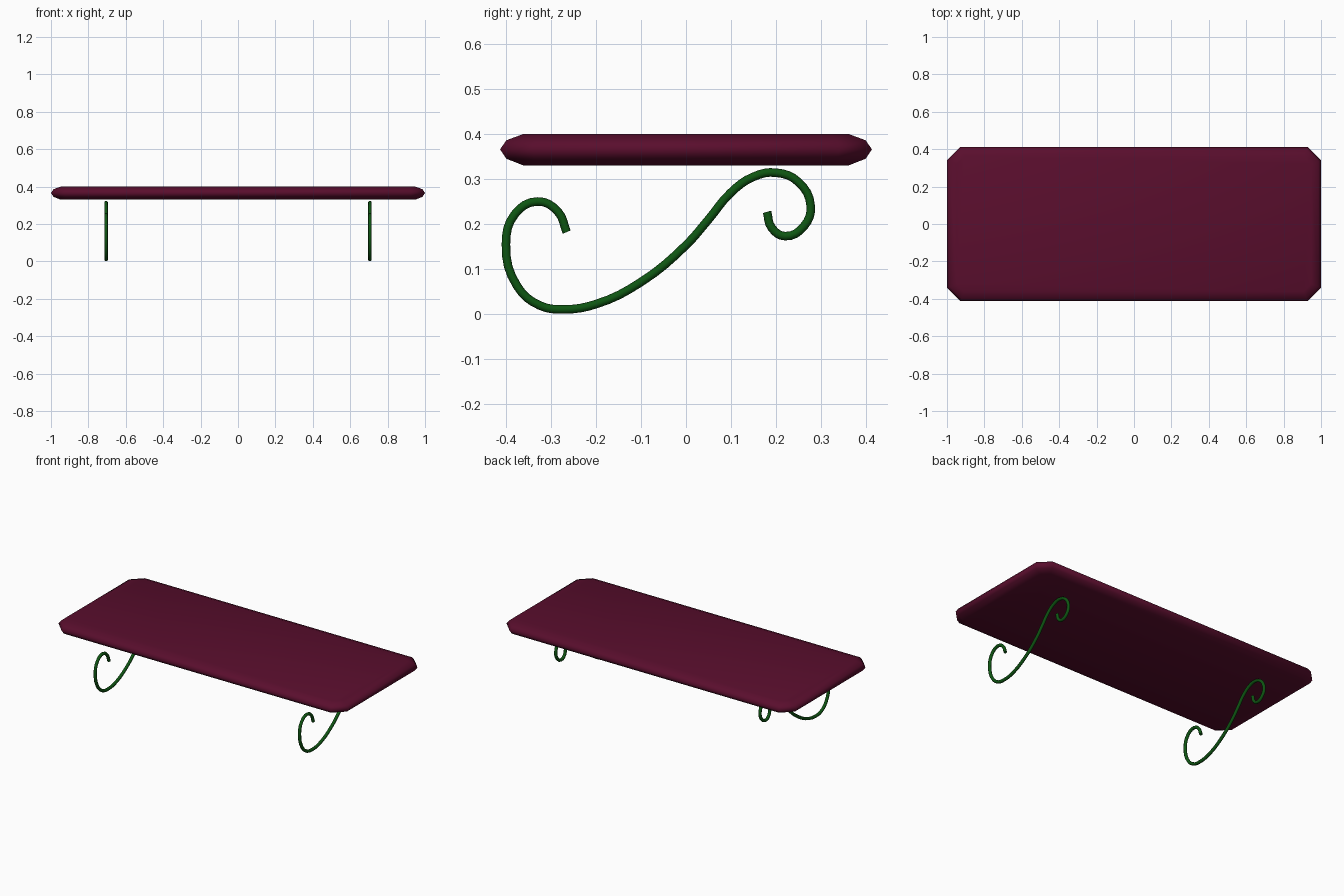
import bpy
import bmesh

cube = bpy.data.objects.get("Cube")
if cube:
    bpy.data.objects.remove(cube, do_unlink=True)


def make_material(name, rgb):
    mat = bpy.data.materials.new(name)
    color = (*rgb, 1.0)
    mat.diffuse_color = color
    mat.use_nodes = True
    bsdf = next(n for n in mat.node_tree.nodes if n.type == "BSDF_PRINCIPLED")
    bsdf.inputs["Base Color"].default_value = color
    return mat


burgundy = make_material("burgundy", (0.1, 0.0042, 0.026))
dark_green = make_material("dark green", (0.0045, 0.092, 0.006))


def octagon(hx, hy, cut):
    """Rectangle outline with clipped corners, counter-clockwise."""
    return [(hx, -hy + cut), (hx, hy - cut), (hx - cut, hy), (-hx + cut, hy),
            (-hx, hy - cut), (-hx, -hy + cut), (-hx + cut, -hy), (hx - cut, -hy)]


# Shelf board: clipped-corner slab with a rounded edge, lofted from rings
EDGE = [(0.33, 0.052), (0.345, 0.014), (0.366, 0.0), (0.386, 0.014), (0.4, 0.052)]
bm = bmesh.new()
rings = []
for z, inset in EDGE:
    outline = octagon(1.0 - inset, 0.413 - inset, 0.072 - 0.586 * inset)
    rings.append([bm.verts.new((x, y, z)) for x, y in outline])
for low, high in zip(rings, rings[1:]):
    for i in range(8):
        j = (i + 1) % 8
        bm.faces.new((low[i], low[j], high[j], high[i]))
bm.faces.new(rings[-1])
bm.faces.new(rings[0][::-1])
bmesh.ops.recalc_face_normals(bm, faces=bm.faces)
mesh = bpy.data.meshes.new("shelf_board")
bm.to_mesh(mesh)
bm.free()
mesh.materials.append(burgundy)
board = bpy.data.objects.new("shelf_board", mesh)
bpy.context.collection.objects.link(board)
bpy.context.view_layer.objects.active = board
board.select_set(True)
bpy.ops.object.shade_smooth()
board.select_set(False)

# Scroll brackets: S-shaped round rods, path given as (y, z)
SCROLL = [(-0.265, 0.182), (-0.285, 0.228), (-0.33, 0.25), (-0.38, 0.222),
          (-0.4, 0.155), (-0.375, 0.062), (-0.325, 0.019), (-0.27, 0.0105),
          (-0.2, 0.022), (-0.1, 0.071), (0.0, 0.153), (0.05, 0.21),
          (0.1, 0.27), (0.15, 0.305), (0.2, 0.314), (0.25, 0.293),
          (0.277, 0.24), (0.262, 0.195), (0.22, 0.173), (0.19, 0.192),
          (0.18, 0.227)]


def scroll_bracket(name, x):
    curve = bpy.data.curves.new(name, "CURVE")
    curve.dimensions = "3D"
    curve.bevel_depth = 0.0095
    curve.bevel_resolution = 2
    curve.resolution_u = 4
    curve.use_fill_caps = True
    spline = curve.splines.new("BEZIER")
    spline.bezier_points.add(len(SCROLL) - 1)
    for point, (y, z) in zip(spline.bezier_points, SCROLL):
        point.co = (x, y, z)
        point.handle_left_type = point.handle_right_type = "AUTO"
    curve.materials.append(dark_green)
    obj = bpy.data.objects.new(name, curve)
    bpy.context.collection.objects.link(obj)


scroll_bracket("left_bracket", 0.705)
scroll_bracket("right_bracket", -0.705)
